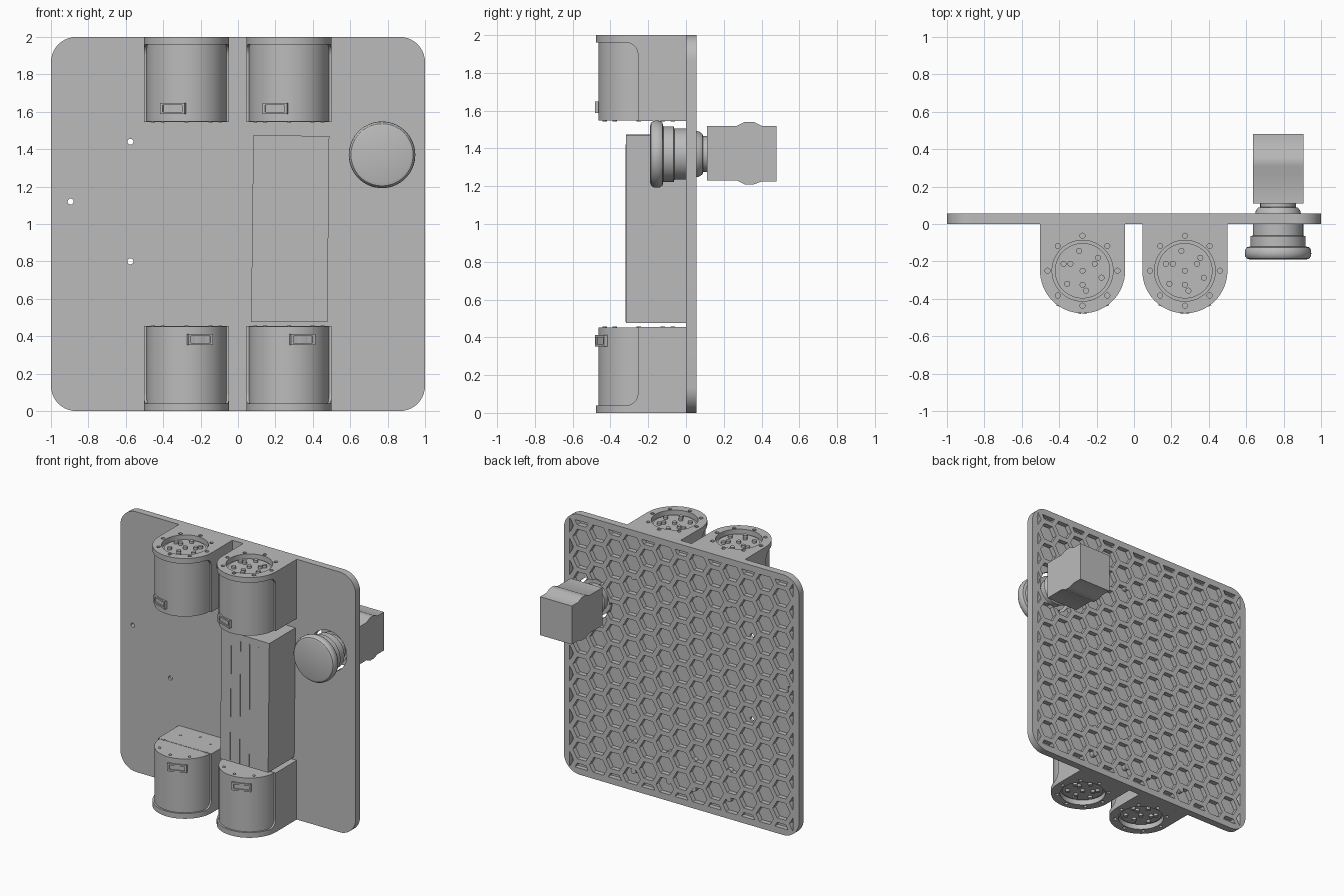
import bpy, bmesh, math
from mathutils import Matrix, Vector

if "Cube" in bpy.data.objects:
    bpy.data.objects.remove(bpy.data.objects["Cube"])

grey = bpy.data.materials.new("plain grey")
grey.use_nodes = True
grey.diffuse_color = (0.5, 0.5, 0.5, 1)
grey.node_tree.nodes["Principled BSDF"].inputs["Base Color"].default_value = (0.5, 0.5, 0.5, 1)

parts = []


def finish(name, bm, matrix=None):
    """Turn a bmesh into a named object."""
    bmesh.ops.recalc_face_normals(bm, faces=bm.faces)
    if matrix:
        bm.transform(matrix)
    mesh = bpy.data.meshes.new(name)
    bm.to_mesh(mesh)
    bm.free()
    mesh.materials.append(grey)
    obj = bpy.data.objects.new(name, mesh)
    bpy.context.collection.objects.link(obj)
    parts.append(obj)
    return obj


def extrude(bm, faces, depth):
    new = bmesh.ops.extrude_face_region(bm, geom=faces)["geom"]
    verts = [v for v in new if isinstance(v, bmesh.types.BMVert)]
    bmesh.ops.translate(bm, verts=verts, vec=depth)


def prism(points, depth):
    """Extrude a flat outline of 3D points along a vector."""
    bm = bmesh.new()
    face = bm.faces.new([bm.verts.new(p) for p in points])
    extrude(bm, [face], Vector(depth))
    return bm


def box(x0, x1, y0, y1, z0, z1):
    return prism([(x0, y0, z0), (x1, y0, z0), (x1, y1, z0), (x0, y1, z0)], (0, 0, z1 - z0))


def add_rod(bm, x, y, z, r, length, axis="Z", sides=16):
    """Add a closed cylinder starting at a point and running along an axis."""
    turn = Matrix.Rotation(-math.pi / 2, 4, "X") if axis == "Y" else Matrix()
    place = Matrix.Translation((x, y, z)) @ turn @ Matrix.Translation((0, 0, length / 2))
    bmesh.ops.create_cone(bm, cap_ends=True, segments=sides, radius1=r, radius2=r,
                          depth=length, matrix=place)


def arc(cx, cy, r, start, end, steps):
    for i in range(steps + 1):
        a = math.radians(start + (end - start) * i / steps)
        yield cx + r * math.cos(a), cy + r * math.sin(a)


def cut(obj, cutter):
    """Subtract the cutter and bake the result."""
    cutter.hide_render = True
    mod = obj.modifiers.new("cut", "BOOLEAN")
    mod.object = cutter
    mod.operation = "DIFFERENCE"
    mod.solver = "EXACT"
    graph = bpy.context.evaluated_depsgraph_get()
    mesh = bpy.data.meshes.new_from_object(obj.evaluated_get(graph))
    obj.modifiers.clear()
    obj.data = mesh
    parts.remove(cutter)
    bpy.data.objects.remove(cutter)


# Rounded square back plate
outline = []
for cx, cz, start in ((1, 1, 0), (-1, 1, 90), (-1, -1, 180), (1, -1, 270)):
    outline += [(x, 0, z) for x, z in arc(cx * 0.865, 1 + cz * 0.865, 0.135, start, start + 90, 10)]
plate = finish("back_plate", prism(outline, (0, 0.055, 0)))

# Honeycomb pockets on the back, trimmed to leave a border
pitch = 0.1635
bm = bmesh.new()
for col in range(-7, 8):
    for row in range(-7, 8):
        cx, cz = col * pitch * math.sqrt(0.75), 1 + (row + 0.5 * (col % 2)) * pitch
        pts = list(arc(cx, cz, 0.074, 0, 300, 5))
        bm.faces.new([bm.verts.new((x, 0.02, z)) for x, z in pts])
for side in ((1, 0, 0), (-1, 0, 0), (0, 0, 1), (0, 0, -1)):
    n = Vector(side)
    bmesh.ops.bisect_plane(bm, geom=bm.verts[:] + bm.edges[:] + bm.faces[:],
                           plane_co=Vector((0, 0, 1)) + n * 0.95, plane_no=n, clear_outer=True)
extrude(bm, bm.faces[:], Vector((0, 0.1, 0)))
cut(plate, finish("pocket_cutter", bm))

# Screw bosses in the honeycomb
bm = bmesh.new()
for cx in (-0.25, 0.26):
    for dx in (-0.15, 0.15):
        for z in (0.15, 0.36, 1.64):
            add_rod(bm, cx + dx, 0.015, z, 0.022, 0.039, "Y")
finish("screw_bosses", bm)

# Through holes and the control opening
bm = bmesh.new()
for x, z in ((-0.575, 1.44), (-0.895, 1.12), (-0.575, 0.8)):
    add_rod(bm, x, -0.1, z, 0.016, 0.3, "Y")
add_rod(bm, 0.77, -0.1, 1.37, 0.155, 0.3, "Y", 48)
cut(plate, finish("hole_cutter", bm))


def motor_unit(name, x, upper):
    """U-shaped holder with a motor; upper units are turned end over end."""
    m = Matrix.Translation((x, 0, 2 if upper else 0))
    if upper:
        m = m @ Matrix.Rotation(math.pi, 4, "Y")
    cy, r = -0.25, 0.2275
    curve = [(px, py, 0) for px, py in arc(0, cy, r, 180, 360, 32)]
    holder = finish(name + "_holder", prism([(-r, 0, 0)] + curve + [(r, 0, 0)], (0, 0, 0.455)), m)
    # Open front above the end cap, with a curved inner corner
    side = [(-0.5, -0.6, 0.04)] + [(-0.5, y, z) for y, z in arc(-0.315, 0.1, 0.06, -90, 0, 8)]
    side += [(-0.5, -0.255, 0.6), (-0.5, -0.6, 0.6)]
    cut(holder, finish("front_cutter", prism(side, (1, 0, 0)), m))
    # Bore and ring of screw holes in the cap
    bm = bmesh.new()
    add_rod(bm, 0, cy, -0.1, 0.163, 0.145, sides=48)
    for px, py in arc(0, cy, 0.187, 0, 315, 7):
        add_rod(bm, px, py, -0.1, 0.014, 0.125, sides=12)
    cut(holder, finish("bore_cutter", bm, m))
    # Motor body
    bm = bmesh.new()
    add_rod(bm, 0, cy, 0.039, 0.214, 0.414, sides=64)
    finish(name + "_motor", bm, m)
    # Raised ring and studs on the motor face
    bm = bmesh.new()
    add_rod(bm, 0, cy, 0.03, 0.148, 0.02, sides=48)
    for ring, count, shift in ((0, 1, 0), (0.075, 3, 30), (0.108, 6, 20)):
        for i in range(count):
            a = math.radians(shift + 360 * i / count)
            add_rod(bm, ring * math.cos(a), cy + ring * math.sin(a), 0.012, 0.016, 0.03)
    finish(name + "_studs", bm, m)
    # Small screws on the inner end
    bm = bmesh.new()
    for px, py in arc(0, cy, 0.18, 0, 315, 7):
        add_rod(bm, px, py, 0.445, 0.011, 0.013, sides=10)
    finish(name + "_end_screws", bm, m)
    # Cable socket near the inner end
    turn = m @ Matrix.Translation((0, cy, 0)) @ Matrix.Rotation(math.radians(20), 4, "Z")
    socket = finish(name + "_socket", box(-0.07, 0.07, -0.222, -0.19, 0.352, 0.412), turn)
    cut(socket, finish("socket_cutter", box(-0.055, 0.055, -0.3, -0.212, 0.365, 0.4), turn))


for label, x in (("right", -0.275), ("left", 0.272)):
    motor_unit("upper_" + label, x, True)
    motor_unit("lower_" + label, x, False)

# Slightly leaning battery box with thin vertical ribs
base = [(0.07, 0.475), (0.478, 0.475), (0.488, 1.47), (0.082, 1.475)]
finish("battery_box", prism([(x, -0.317, z) for x, z in base], (0, 0.318, 0)))
for i in range(4):
    x, lean = 0.15 + i * 0.082, 0.012 - i * 0.004
    rib = [(x, 0.48), (x + 0.006, 0.48), (x + lean + 0.006, 1.42), (x + lean, 1.42)]
    finish(f"battery_rib_{i + 1}", prism([(px, -0.321, z) for px, z in rib], (0, 0.01, 0)))

# Turned push button passing through the plate
profile = [(0, -0.19), (0.15, -0.19), (0.166, -0.185), (0.175, -0.174), (0.178, -0.158),
           (0.176, -0.138), (0.168, -0.125), (0.147, -0.12), (0.147, -0.065), (0.135, -0.062),
           (0.135, -0.001), (0.105, -0.001), (0.105, 0.055), (0.122, 0.056), (0.119, 0.07),
           (0.106, 0.088), (0.095, 0.09), (0.095, 0.115), (0, 0.115)]
bm = bmesh.new()
verts = [bm.verts.new((r, y, 0)) for r, y in profile]
edges = [bm.edges.new(pair) for pair in zip(verts, verts[1:])]
bmesh.ops.spin(bm, geom=verts + edges, cent=(0, 0, 0), axis=(0, 1, 0), angle=math.tau, steps=64)
bmesh.ops.remove_doubles(bm, verts=bm.verts, dist=0.0001)
finish("push_button", bm, Matrix.Translation((0.77, 0, 1.37)))

# Switch block behind the plate, with a ridge above and below
top = [(0.11, 1.52), (0.27, 1.52), (0.31, 1.54), (0.36, 1.54), (0.4, 1.52), (0.48, 1.52)]
bottom = [(0.48, 1.225), (0.4, 1.225), (0.36, 1.21), (0.31, 1.21), (0.27, 1.23), (0.11, 1.23)]
finish("switch_block", prism([(0.635, y, z) for y, z in top + bottom], (0.27, 0, 0)))

# Smooth the round surfaces, keep edges crisp
for obj in bpy.context.selected_objects:
    obj.select_set(False)
for obj in parts:
    obj.select_set(True)
bpy.context.view_layer.objects.active = plate
bpy.ops.object.shade_smooth_by_angle(angle=math.radians(30))
